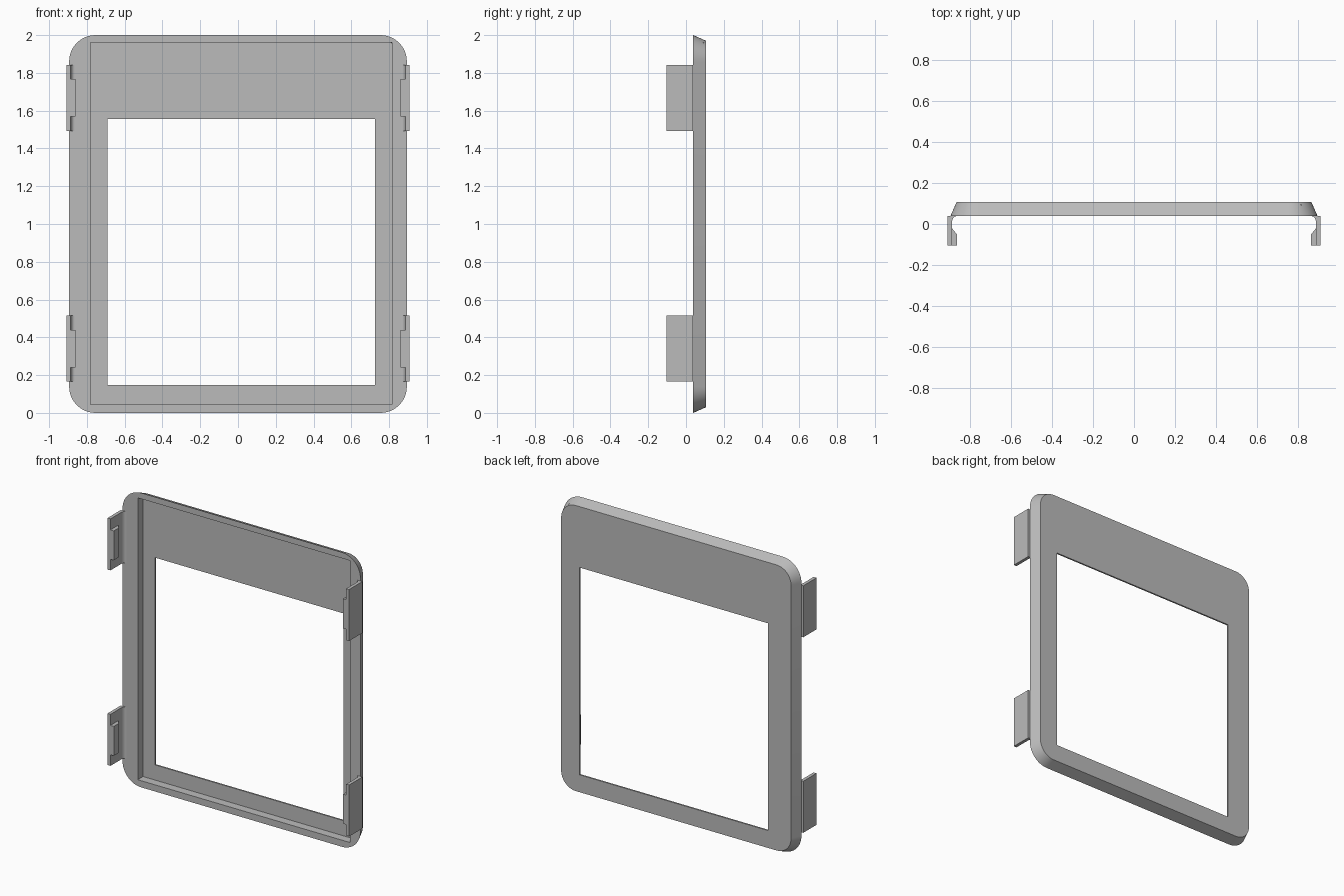
import bpy, bmesh, math

cube = bpy.data.objects.get("Cube")
if cube:
    bpy.data.objects.remove(cube, do_unlink=True)

grey = bpy.data.materials.new("plain grey")
grey.use_nodes = True
colour = (0.5, 0.5, 0.5, 1)
grey.diffuse_color = colour
grey.node_tree.nodes["Principled BSDF"].inputs["Base Color"].default_value = colour


def finish(bm, name):
    bmesh.ops.recalc_face_normals(bm, faces=bm.faces)
    mesh = bpy.data.meshes.new(name)
    bm.to_mesh(mesh)
    bm.free()
    mesh.materials.append(grey)
    obj = bpy.data.objects.new(name, mesh)
    bpy.context.collection.objects.link(obj)
    return obj


def rounded_outline(half_w, z0, z1, r, steps=12):
    pts = []
    corners = [(half_w - r, z1 - r), (r - half_w, z1 - r),
               (r - half_w, z0 + r), (half_w - r, z0 + r)]
    for i, (cx, cz) in enumerate(corners):
        for k in range(steps + 1):
            a = math.pi / 2 * (i + k / steps)
            pts.append((cx + r * math.cos(a), cz + r * math.sin(a)))
    return pts


def rectangle(x0, x1, z0, z1):
    return [(x0, z0), (x1, z0), (x1, z1), (x0, z1)]


def ring(bm, pts, y):
    verts = [bm.verts.new((x, y, z)) for x, z in pts]
    edges = [bm.edges.new((v, verts[i - 1])) for i, v in enumerate(verts)]
    return verts, edges


def wall(bm, a, b):
    for i in range(len(a[0])):
        bm.faces.new((a[0][i - 1], a[0][i], b[0][i], b[0][i - 1]))


def flat_with_hole(bm, outer, inner):
    bmesh.ops.triangle_fill(bm, use_beauty=True, edges=outer[1] + inner[1])


# Bezel frame: sloped outside, shallow pocket in front, window through it
FRONT, FLOOR, BACK = 0.038, 0.095, 0.106
bm = bmesh.new()
rim = ring(bm, rounded_outline(0.894, 0, 2, 0.14), FRONT)
back = ring(bm, rounded_outline(0.864, 0.03, 1.97, 0.11), BACK)
pocket = rectangle(-0.78, 0.815, 0.045, 1.96)
window = rectangle(-0.69, 0.725, 0.148, 1.556)
pocket_front, pocket_floor = ring(bm, pocket, FRONT), ring(bm, pocket, FLOOR)
window_front, window_back = ring(bm, window, FLOOR), ring(bm, window, BACK)
wall(bm, rim, back)
wall(bm, pocket_front, pocket_floor)
wall(bm, window_front, window_back)
flat_with_hole(bm, rim, pocket_front)
flat_with_hole(bm, pocket_floor, window_front)
flat_with_hole(bm, back, window_back)
frame = finish(bm, "bezel_frame")


def prism(name, profile, side, z0, z1):
    bm = bmesh.new()
    low = [bm.verts.new((side * x, y, z0)) for x, y in profile]
    high = [bm.verts.new((side * x, y, z1)) for x, y in profile]
    wall(bm, (low,), (high,))
    bm.faces.new(low)
    bm.faces.new(high)
    return finish(bm, name)


# Spring clips: thin wall with a filleted root, and a hook at mid height
fillet = [(0.866 + 0.02 * math.cos(a), 0.008 + 0.03 * math.sin(a))
          for a in (math.pi / 2 * k / 6 for k in range(7))]
clip_profile = [(0.908, FRONT), (0.908, -0.104), (0.886, -0.104)] + fillet
hook_profile = [(0.888, -0.018), (0.861, -0.052), (0.861, -0.104), (0.888, -0.104)]
objects = [frame]
for side, side_name in ((1, "left"), (-1, "right")):
    for z, level in ((0.165, "lower"), (1.493, "upper")):
        tag = f"{level}_{side_name}"
        objects.append(prism(f"clip_{tag}", clip_profile, side, z, z + 0.35))
        objects.append(prism(f"clip_hook_{tag}", hook_profile, side, z + 0.075, z + 0.275))

# Smooth the rounded corners and fillets, keep the edges sharp
bpy.ops.object.select_all(action="DESELECT")
for obj in objects:
    obj.select_set(True)
bpy.context.view_layer.objects.active = frame
bpy.ops.object.shade_smooth_by_angle(angle=math.radians(25))
